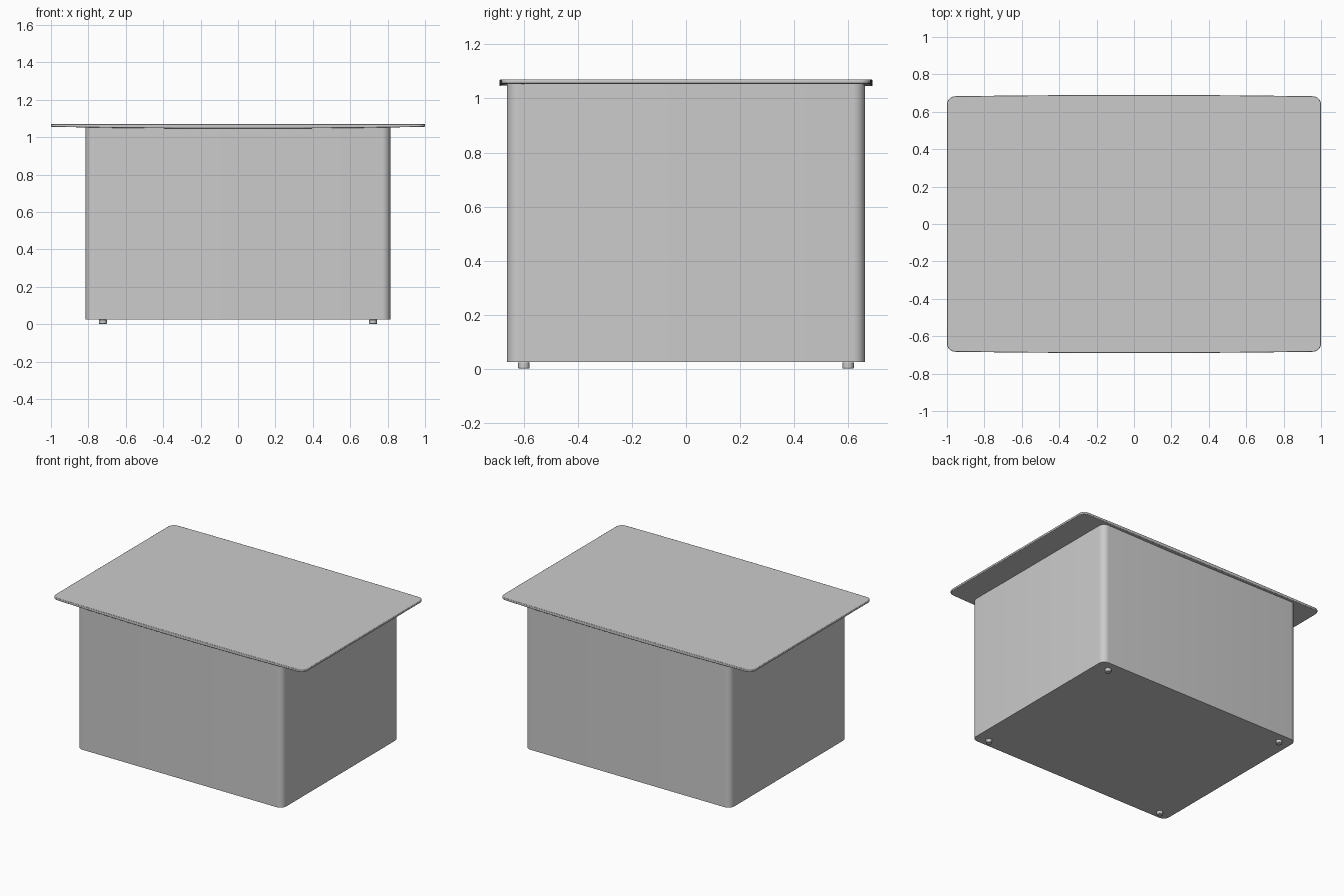
import bpy
import bmesh
from math import sin, cos, pi

cube = bpy.data.objects.get("Cube")
if cube:
    bpy.data.objects.remove(cube, do_unlink=True)

grey = bpy.data.materials.new("plain_grey")
grey.use_nodes = True
colour = (0.6, 0.6, 0.6, 1)
grey.diffuse_color = colour
grey.node_tree.nodes["Principled BSDF"].inputs["Base Color"].default_value = colour


def rounded_outline(hx, hy, radius, bow=0, steps=8):
    """Rounded rectangle whose long edges can bulge outward in the middle."""
    points = []
    for corner, (sx, sy) in enumerate([(1, 1), (-1, 1), (-1, -1), (1, -1)]):
        for i in range(steps + 1):
            a = (corner + i / steps) * pi / 2
            points.append((sx * (hx - radius) + radius * cos(a),
                           sy * (hy - radius) + radius * sin(a)))
        if bow and corner in (0, 2):
            for i in range(1, 16):
                t = 1 - i / 8
                points.append((sx * sy * sx * t * (hx - radius) if corner == 0
                               else -t * (hx - radius),
                               sy * (hy + bow * (1 - t * t))))
    return points


def prism(name, outline, bottom, top, sag=0, bevel=0):
    """Extrude an outline; the underside may sag toward x = 0."""
    bm = bmesh.new()
    reach = max(x for x, y in outline)
    low = [bm.verts.new((x, y, bottom - sag * (1 - (x / reach) ** 2))) for x, y in outline]
    high = [bm.verts.new((x, y, top)) for x, y in outline]
    bm.faces.new(high)
    bm.faces.new(low[::-1])
    for i in range(len(low)):
        j = (i + 1) % len(low)
        bm.faces.new((low[i], low[j], high[j], high[i]))
    mesh = bpy.data.meshes.new(name)
    bm.to_mesh(mesh)
    bm.free()
    obj = bpy.data.objects.new(name, mesh)
    bpy.context.collection.objects.link(obj)
    mesh.materials.append(grey)
    if bevel:
        mod = obj.modifiers.new("soft_edge", "BEVEL")
        mod.width = bevel
        mod.segments = 2
        mod.limit_method = "ANGLE"
    bpy.ops.object.select_all(action="DESELECT")
    obj.select_set(True)
    bpy.context.view_layer.objects.active = obj
    bpy.ops.object.shade_smooth_by_angle()
    return obj


# Box body and overhanging lid
prism("box_body", rounded_outline(0.815, 0.663, 0.045), 0.025, 1.057)
prism("lid", rounded_outline(1, 0.683, 0.045, bow=0.007), 1.055, 1.07, sag=0.009, bevel=0.003)

# Four small round feet
for sx, side in ((1, "left"), (-1, "right")):
    for sy, end in ((1, "back"), (-1, "front")):
        ring = [(0.021 * cos(i * pi / 8), 0.021 * sin(i * pi / 8)) for i in range(16)]
        foot = prism(f"foot_{end}_{side}", ring, 0.005, 0.03, bevel=0.004)
        foot.location = (sx * 0.722, sy * 0.6, -0.005)
